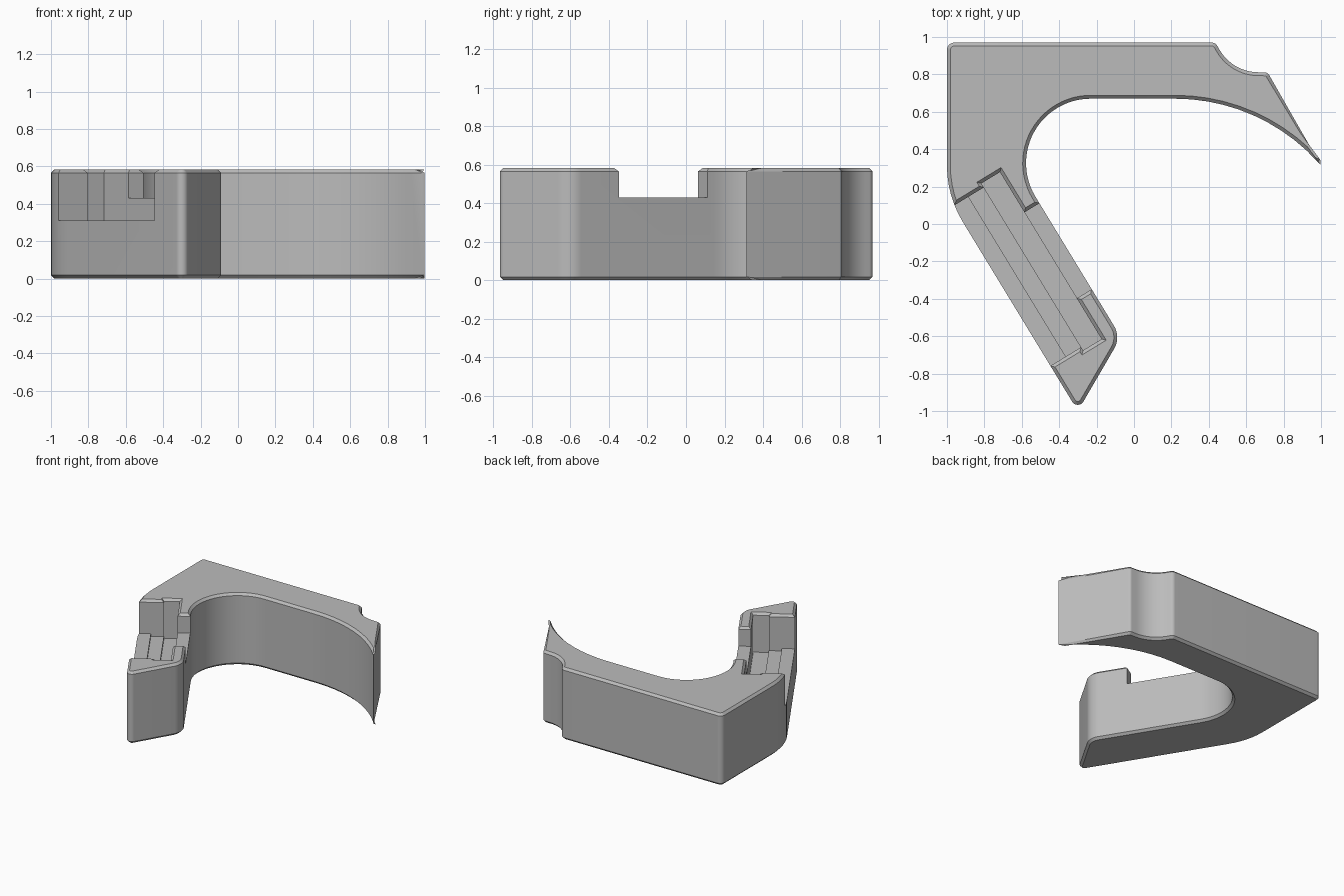
import bpy, bmesh, math
from mathutils import Vector

if "Cube" in bpy.data.objects:
    bpy.data.objects.remove(bpy.data.objects["Cube"])

grey = bpy.data.materials.new("plain_grey")
grey.use_nodes = True
grey.diffuse_color = (0.5, 0.5, 0.5, 1)
grey.node_tree.nodes["Principled BSDF"].inputs["Base Color"].default_value = (0.5, 0.5, 0.5, 1)

HEIGHT, CHAMFER = 0.583, 0.018


def fillet(corners):
    """Round every (x, y, radius) corner of a closed outline."""
    out = []
    for i, (x, y, r) in enumerate(corners):
        v = Vector((x, y))
        a = (Vector(corners[i - 1][:2]) - v).normalized()
        b = (Vector(corners[(i + 1) % len(corners)][:2]) - v).normalized()
        if r == 0:
            out.append(v)
            continue
        half = a.angle(b) / 2
        centre = v + (a + b).normalized() * r / math.sin(half)
        start = v + a * r / math.tan(half) - centre
        end = v + b * r / math.tan(half) - centre
        sweep = math.atan2(start.x * end.y - start.y * end.x, start.dot(end))
        steps = max(4, round(abs(sweep) / math.radians(5)))
        for k in range(steps + 1):
            t = sweep * k / steps
            out.append(centre + Vector((start.x * math.cos(t) - start.y * math.sin(t),
                                        start.x * math.sin(t) + start.y * math.cos(t))))
    return out


def inset(points, amount):
    """Move a clockwise outline inward, limiting the shift at needle tips."""
    out = []
    for i, p in enumerate(points):
        e1 = (p - points[i - 1]).normalized()
        e2 = (points[(i + 1) % len(points)] - p).normalized()
        n1, n2 = Vector((e1.y, -e1.x)), Vector((e2.y, -e2.x))
        n = (n1 + n2).normalized()
        out.append(p + n * amount / max(n.dot(n1), 0.35))
    return out


def loft(name, points, layers):
    """Stack inset copies of an outline at given heights into a solid."""
    bm = bmesh.new()
    rings = [[bm.verts.new((p.x, p.y, z)) for p in inset(points, d)] for z, d in layers]
    bm.faces.new(rings[0])
    bm.faces.new(rings[-1])
    n = len(points)
    for low, high in zip(rings, rings[1:]):
        for i in range(n):
            j = (i + 1) % n
            bm.faces.new((low[i], low[j], high[j], high[i]))
    bmesh.ops.recalc_face_normals(bm, faces=bm.faces)
    mesh = bpy.data.meshes.new(name)
    bm.to_mesh(mesh)
    bm.free()
    mesh.materials.append(grey)
    obj = bpy.data.objects.new(name, mesh)
    bpy.context.collection.objects.link(obj)
    return obj


# Hook body: clockwise outline with corner radii, chamfered top and bottom
outline = [
    (-1, 0.97, 0.04), (0.435, 0.97, 0.035), (0.525, 0.815, 0.24), (0.715, 0.81, 0.025),
    (0.998, 0.315, 0), (0.676, 0.67, 1.03), (-0.846, 0.67, 0.345),
    (-0.07, -0.605, 0.12), (-0.30, -1.0, 0.035), (-1, 0.15, 0.58),
]
body = loft("hook_body", fillet(outline),
            [(0, CHAMFER), (CHAMFER, 0), (HEIGHT - CHAMFER, 0), (HEIGHT, CHAMFER)])

# Stepped pocket across the arm, measured across and along the arm
origin = Vector((-0.96, 0.10))
along = Vector((0.52, -0.854)).normalized()
across = Vector((-along.y, along.x))
pocket_steps = [
    ("outer_ledge", -0.15, 0.15, 0.0, 1.0, 0.31),
    ("middle_ledge", 0.088, 0.24, 0.0, 1.0, 0.29),
    ("inner_slot", 0.184, 0.30, -0.025, 1.02, 0.265),
    ("side_opening", 0.23, 0.55, 0.227, 0.765, 0.43),
]
bpy.context.view_layer.objects.active = body
for name, a0, a1, l0, l1, floor in pocket_steps:
    corners = [origin + across * a + along * l
               for a, l in ((a0, l0), (a1, l0), (a1, l1), (a0, l1))]
    cutter = loft(name + "_cutter", corners,
                  [(floor, 0), (HEIGHT - CHAMFER, 0), (HEIGHT + CHAMFER, -2 * CHAMFER)])
    cutter.hide_render = True
    mod = body.modifiers.new(name, "BOOLEAN")
    mod.operation = "DIFFERENCE"
    mod.solver = "EXACT"
    mod.object = cutter
    bpy.ops.object.modifier_apply(modifier=mod.name)
    bpy.data.objects.remove(cutter)

bpy.ops.object.select_all(action="DESELECT")
body.select_set(True)
bpy.ops.object.shade_smooth_by_angle(angle=math.radians(25))
